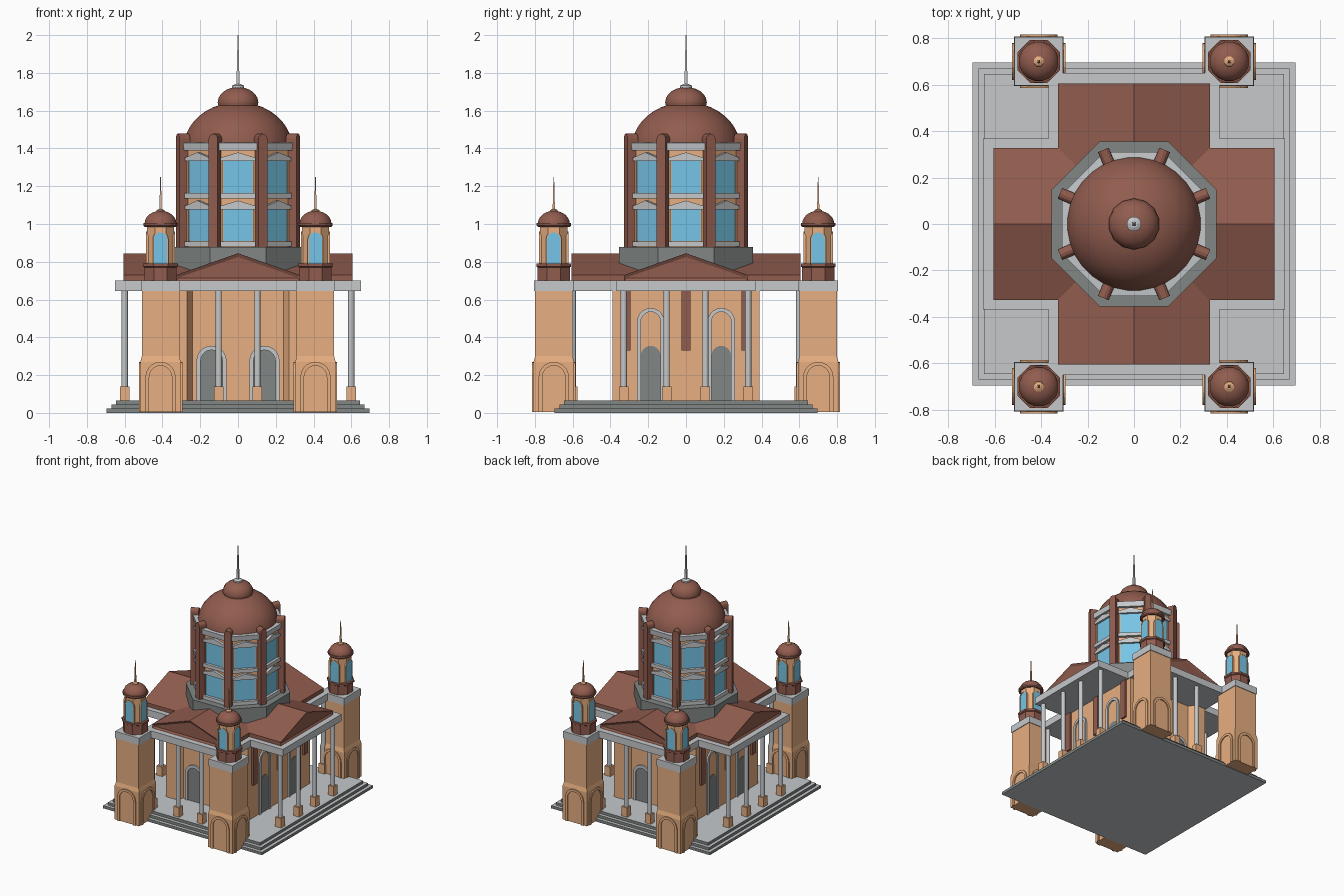
import bpy, bmesh, math
from mathutils import Matrix, Vector

if "Cube" in bpy.data.objects:
    bpy.data.objects.remove(bpy.data.objects["Cube"])


def mat(name, r, g, b):
    m = bpy.data.materials.new(name)
    lin = [((c + 0.055) / 1.055) ** 2.4 for c in (r, g, b)]
    m.diffuse_color = (*lin, 1)
    m.use_nodes = True
    m.node_tree.nodes["Principled BSDF"].inputs["Base Color"].default_value = m.diffuse_color
    return m


BROWN = mat("red_brown_roof", .57, .362, .308)
TAN = mat("tan_wall", .905, .685, .505)
GRAY = mat("light_stone", .775, .787, .797)
DARK = mat("dark_stone", .505, .527, .52)
GLASS = mat("blue_glass", .475, .79, .925)


def finish(name, bm, material, xf=Matrix(), smooth=False):
    bmesh.ops.recalc_face_normals(bm, faces=bm.faces)
    bm.transform(xf)
    for f in bm.faces:
        f.smooth = smooth
    me = bpy.data.meshes.new(name)
    bm.to_mesh(me)
    bm.free()
    me.materials.append(material)
    ob = bpy.data.objects.new(name, me)
    bpy.context.collection.objects.link(ob)
    return ob


def box(name, material, x, y, z0, z1, hx, hy, xf=Matrix()):
    bm = bmesh.new()
    bmesh.ops.create_cube(bm, size=1)
    bm.transform(Matrix.Translation((x, y, (z0 + z1) / 2)) @ Matrix.Diagonal((2 * hx, 2 * hy, z1 - z0, 1)))
    return finish(name, bm, material, xf)


def lathe(name, material, profile, n=8, x=0, y=0, smooth=False):
    """Stack of n-sided rings from (radius, z) pairs."""
    bm = bmesh.new()
    rings = []
    for r, z in profile:
        rings.append([bm.verts.new((r * math.cos(a), r * math.sin(a), z))
                      for a in [(i + .5) * math.tau / n for i in range(n)]])
    for a, b in zip(rings, rings[1:]):
        for i in range(n):
            j = (i + 1) % n
            bm.faces.new((a[i], a[j], b[j], b[i]))
    bm.faces.new(rings[0])
    bm.faces.new(rings[-1])
    ob = finish(name, bm, material, Matrix.Translation((x, y, 0)), smooth)
    if smooth:
        for p in (ob.data.polygons[-1], ob.data.polygons[-2]):
            p.use_smooth = False
    return ob


def slab(name, material, pts, z0, z1, xf=Matrix()):
    """Outline in x,y raised from z0 to z1."""
    bm = bmesh.new()
    f = bm.faces.new([bm.verts.new((x, y, z0)) for x, y in pts])
    ext = bmesh.ops.extrude_face_region(bm, geom=[f])
    vs = [v for v in ext["geom"] if isinstance(v, bmesh.types.BMVert)]
    bmesh.ops.translate(bm, verts=vs, vec=(0, 0, z1 - z0))
    if len(bm.faces) == len(pts) + 1:
        bm.faces.new([v for v in bm.verts if v not in vs])
    return finish(name, bm, material, xf)


def panel(name, material, pts, d0, d1, xf=Matrix()):
    """Outline in x,z pushed from distance d0 to d1 toward the front."""
    return slab(name, material, pts, d0, d1, xf @ Matrix.Rotation(math.pi / 2, 4, 'X'))


def arch(hw, z0, top, x=0, n=10):
    c = top - hw
    arc = [(x + hw * math.cos(math.pi * i / n), c + hw * math.sin(math.pi * i / n)) for i in range(n + 1)]
    return [(x + hw, z0)] + arc + [(x - hw, z0)]


def arch_band(hw, t, z0, top, x=0):
    return arch(hw, z0, top, x) + arch(hw - t, z0, top - t, x)[::-1]


def turn(a, x=0, y=0):
    return Matrix.Translation((x, y, 0)) @ Matrix.Rotation(a, 4, 'Z')


def dome_profile(r, z, h, n=10):
    return [(max(r * math.cos(i * math.pi / 2 / n), r * .016), z + h * math.sin(i * math.pi / 2 / n))
            for i in range(n + 1)]


Q = [i * math.pi / 2 for i in range(4)]

# Stepped platform: dark risers, light treads and underside
for i, h in enumerate((.695, .67, .645)):
    s = box("step", DARK, 0, 0, i * .022, (i + 1) * .022, h, h)
    s.data.materials.append(GRAY)
    for p in s.data.polygons:
        if abs(p.normal.z) > .5:
            p.material_index = 1

# Main hall: front and back walls recessed between splayed corner piers
W, D, R = .36, .39, .34
plan = [(.24, -R), (.27, -D), (W, -D), (W, D), (.27, D), (.24, R)]
slab("hall", TAN, plan + [(-x, y) for x, y in plan[::-1]], .066, .65)
for a in (0, math.pi):
    for x in (-.14, .14):
        panel("front_door_frame", GRAY, arch_band(.08, .022, .066, .355, x), R - .01, R + .012, turn(a))
        panel("front_door", DARK, arch(.06, .066, .335, x), R - .01, R + .004, turn(a))
for a in (math.pi / 2, -math.pi / 2):
    for x in (-.187, .187):
        panel("side_arch_frame", GRAY, arch_band(.072, .02, .066, .555, x), W - .01, W + .012, turn(a))
        panel("side_door", DARK, arch(.052, .066, .355, x), W - .01, W + .004, turn(a))
    for x in (-.318, 0, .318):
        box("wall_hanging", BROWN, x, -W - .005, .33, .65, .024, .01, turn(a))

# Cross-shaped entablature slab
A, B = .65, .367
cross = [(B, B), (B, A), (-B, A), (-B, B), (-A, B), (-A, -B), (-B, -B), (-B, -A), (B, -A), (B, -B), (A, -B), (A, B)]
slab("roof_slab", GRAY, cross, .645, .70)

# Porch columns on all four sides
for a in Q:
    for x in (-.33, -.103, .103, .33):
        p = turn(a) @ Vector((x, -.6, 0))
        lathe("column", GRAY, [(.017, .066), (.017, .646)], 12, p.x, p.y)
        box("column_base", TAN, p.x, p.y, .066, .14, .025, .025)

# Crossing gable roofs with shallow recessed pediments
for a in (0, math.pi / 2):
    g = panel("gable_roof", BROWN, [(-.327, .70), (.327, .70), (.327, .73), (0, .845), (-.327, .73)], -.605, .605, turn(a))
    bm = bmesh.new()
    bm.from_mesh(g.data)
    ends = [f for f in bm.faces if len(f.verts) == 5]
    bmesh.ops.inset_individual(bm, faces=ends, thickness=.02, depth=-.01)
    bm.to_mesh(g.data)
    bm.free()

# Octagonal drum
C8 = math.cos(math.pi / 8)
lathe("drum_skirt", DARK, [(.355 / C8, .72), (.355 / C8, .877)])
lathe("drum_wall", TAN, [(.285 / C8, .87), (.285 / C8, 1.40)])
lathe("drum_cornice", GRAY, [(.305 / C8, 1.388), (.31 / C8, 1.43), (.28 / C8, 1.432)])
for i in range(8):
    m = turn(i * math.pi / 4)
    for z in (.88, 1.135):
        top = z + .21
        panel("window_glass", GLASS, [(-.078, z + .03), (.078, z + .03), (.078, top), (-.078, top)], .28, .29, m)
        box("window_sill", GRAY, 0, -.294, z, z + .028, .093, .014, m)
        panel("window_pediment", GRAY, [(-.092, top - .012), (.092, top - .012), (.092, top + .006), (0, top + .034),
                                        (-.092, top + .006)], .28, .306, m)
        for x in (-.08, .08):
            box("window_jamb", TAN, x, -.29, z + .028, top - .01, .004, .006, m)
    # Buttress at each corner with rounded top
    panel("buttress", BROWN, arch(.025, .87, 1.478, 0, 6), .285, .345, turn((i + .5) * math.pi / 4))

# Main dome, upper cap and spire
lathe("main_dome", BROWN, [(.285, 1.40)] + dome_profile(.29, 1.40, .245), 32, smooth=True)
lathe("dome_cap", BROWN, [(.10, 1.60), (.11, 1.64)] + dome_profile(.11, 1.645, .08, 6), 14, smooth=True)
lathe("spire_collar", GRAY, [(.032, 1.718), (.032, 1.732), (.016, 1.74)], 12)
lathe("spire", GRAY, [(.012, 1.73), (.003, 2.0)], 4)

# Four corner towers
for sx in (-1, 1):
    for sy in (-1, 1):
        x, y = .41 * sx, .70 * sy
        box("tower_shaft", TAN, x, y, .005, .65, .099, .099)
        lathe("tower_plinth", TAN, [(.107 * 2 ** .5, .004), (.107 * 2 ** .5, .27), (.099 * 2 ** .5, .30)], 4, x, y)
        box("tower_cap", GRAY, x, y, .645, .70, .104, .104)
        lathe("tower_foot", BROWN, [(.092, .70), (.092, .77), (.1, .775), (.1, .79)], 8, x, y)
        lathe("lantern", TAN, [(.078, .785), (.078, .99)], 8, x, y)
        lathe("lantern_cornice", BROWN, [(.086, .985), (.093, .992), (.093, 1.006)], 16, x, y)
        lathe("lantern_dome", BROWN, dome_profile(.086, 1.003, .067, 6), 16, x, y, True)
        lathe("lantern_spire_collar", TAN, [(.024, 1.06), (.022, 1.073), (.008, 1.08)], 8, x, y)
        lathe("lantern_spire", TAN, [(.009, 1.07), (.0025, 1.25)], 4, x, y)
        for a in Q:
            m = turn(a, x, y)
            panel("plinth_arch", TAN, arch_band(.08, .02, .004, .27), .10, .115, m)
            panel("lantern_window", GLASS, arch(.036, .79, .955), .065, .0745, m)
            panel("lantern_window_frame", TAN, arch_band(.041, .006, .79, .961), .065, .077, m)
